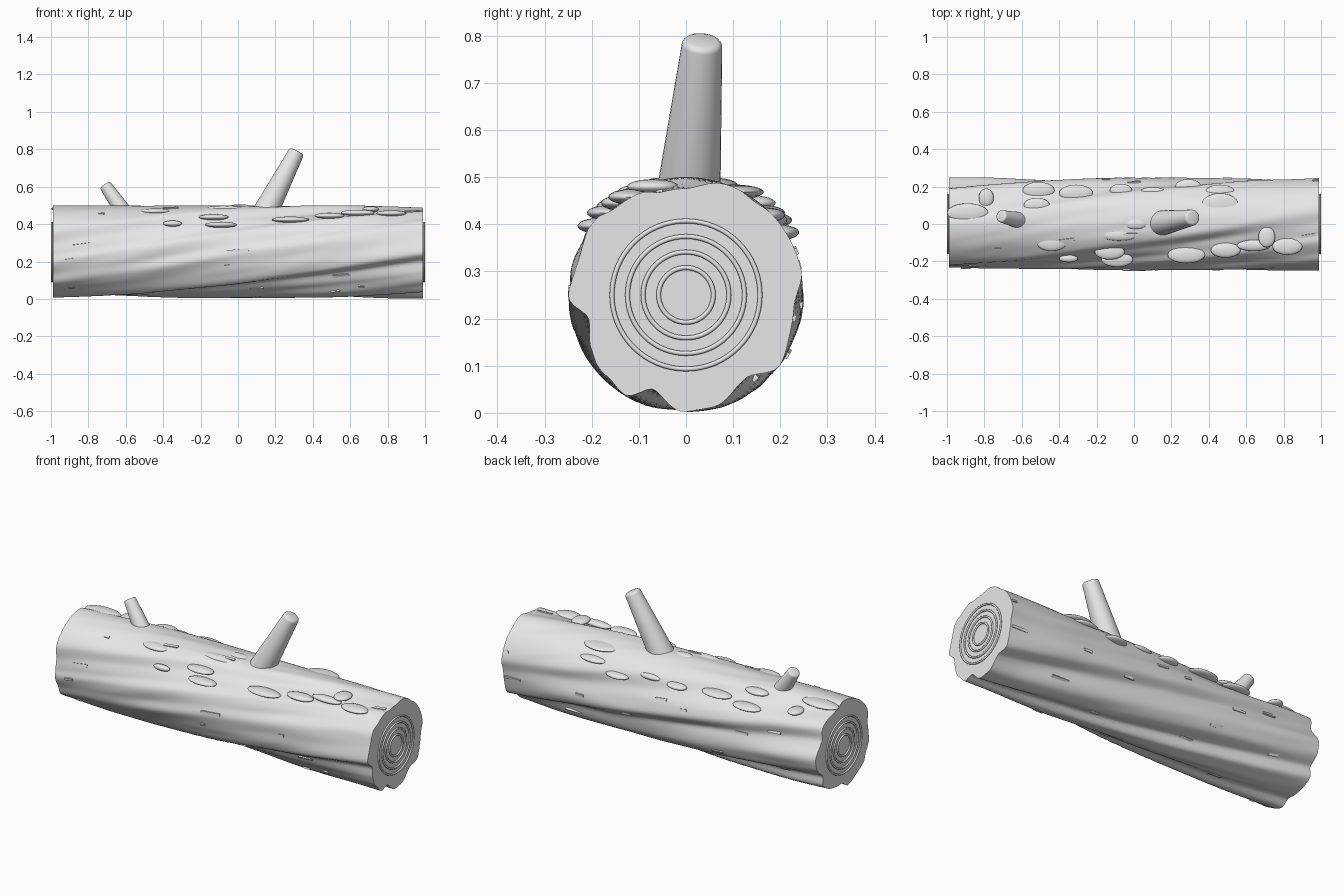
import bpy, bmesh, math, random
from mathutils import Vector, noise

if "Cube" in bpy.data.objects:
    bpy.data.objects.remove(bpy.data.objects["Cube"])

random.seed(4)
CZ = 0.25          # height of the log axis
END = 0.99         # half length of the log
TWIST = 0.7        # grain twist, radians per unit

mat = bpy.data.materials.new("pale_grey")
mat.diffuse_color = (0.8, 0.8, 0.8, 1)
mat.use_nodes = True
mat.node_tree.nodes["Principled BSDF"].inputs["Base Color"].default_value = mat.diffuse_color

# cross-section: angle in degrees, radius
PROFILE = [(-167, .216), (-151, .228), (-135, .243), (-122, .247), (-110, .212), (-90, .246),
           (-78, .248), (-54, .213), (-37, .249), (-8, .228), (12, .25), (37, .25),
           (56, .248), (71, .25), (90, .223), (103, .226), (114, .24), (130, .236),
           (143, .249), (160, .24), (180, .249)]


def radius(x, t):
    a = math.degrees(t - TWIST * (1 - x))
    a = (a + 167) % 360 - 167
    pts = PROFILE + [(193, .216)]
    r = .23
    for (a0, r0), (a1, r1) in zip(pts, pts[1:]):
        if a0 <= a <= a1:
            f = (a - a0) / (a1 - a0)
            f = f * f * (3 - 2 * f)
            r = r0 + (r1 - r0) * f
            break
    # fine bark grain, stretched along the twist
    u = t + TWIST * x
    p = Vector((x * 2.5, math.cos(u) * 4, math.sin(u) * 4))
    return min(r + 0.007 * noise.noise(p), 0.25)


def finish(name, bm, smooth=40):
    bmesh.ops.recalc_face_normals(bm, faces=bm.faces[:])
    me = bpy.data.meshes.new(name)
    bm.to_mesh(me)
    bm.free()
    me.materials.append(mat)
    ob = bpy.data.objects.new(name, me)
    bpy.context.collection.objects.link(ob)
    if smooth:
        for o in bpy.context.selected_objects:
            o.select_set(False)
        ob.select_set(True)
        bpy.context.view_layer.objects.active = ob
        bpy.ops.object.shade_smooth_by_angle(angle=math.radians(smooth))
    return ob


# log body: twisted sweep of the cross-section
N, M = 128, 80
bm = bmesh.new()
rings = []
for i in range(M + 1):
    x = -END + 2 * END * i / M
    ring = []
    for j in range(N):
        t = 2 * math.pi * j / N
        r = radius(x, t)
        ring.append(bm.verts.new((x, r * math.cos(t), CZ + r * math.sin(t))))
    rings.append(ring)
for a, b in zip(rings, rings[1:]):
    for j in range(N):
        k = (j + 1) % N
        bm.faces.new((a[j], a[k], b[k], b[j]))
bm.faces.new(rings[0])
bm.faces.new(rings[-1])
finish("log", bm)

# growth rings on both cut ends
for side, label in ((1, "right"), (-1, "left")):
    for n, big in enumerate((.058, .091, .124, .157)):
        bpy.ops.mesh.primitive_torus_add(
            major_radius=big, minor_radius=.005, major_segments=64, minor_segments=10,
            location=(side * .995, 0, CZ), rotation=(0, math.pi / 2, 0))
        ob = bpy.context.object
        ob.name = f"growth_ring_{label}_{n + 1}"
        ob.data.materials.append(mat)
        bpy.ops.object.shade_smooth_by_angle(angle=math.radians(60))


# broken branches: tapered cylinders with a rounded tip
def branch(name, base, tip, r0, r1):
    base, tip = Vector(base), Vector(tip)
    axis = tip - base
    q = axis.to_track_quat('Z', 'Y')
    L = axis.length
    bev = r1 * .3
    steps = [(0, r0), (L - bev, r1), (L - bev * .6, r1 - bev * .1),
             (L - bev * .2, r1 - bev * .45), (L, r1 - bev)]
    bm = bmesh.new()
    loops = [[bm.verts.new(base + q @ Vector((r * math.cos(a), r * math.sin(a), h)))
              for a in (2 * math.pi * j / 32 for j in range(32))] for h, r in steps]
    for a, b in zip(loops, loops[1:]):
        for j in range(32):
            bm.faces.new((a[j], a[j - 1], b[j - 1], b[j]))
    bm.faces.new(loops[0])
    bm.faces.new(loops[-1])
    finish(name, bm, 35)


branch("large_branch", (.135, .003, .44), (.315, .035, .79), .07, .043)
branch("small_branch", (-.595, .015, .44), (-.712, .042, .61), .047, .033)

# moss pads: flat level ellipsoids (x, y, half length, half width)
MOSS = [(-.89, .06, .11, .05), (-.79, .14, .04, .05), (-.51, .18, .085, .045),
        (-.31, .165, .09, .045), (-.52, .10, .07, .04), (-.44, -.10, .08, .045),
        (-.08, -.06, .1, .03), (-.09, -.19, .085, .04), (.01, 0, .06, .03),
        (-.07, .18, .06, .035), (.10, .175, .065, .022), (.29, .20, .07, .04),
        (.46, .10, .1, .065), (.28, -.165, .1, .045), (.49, -.14, .08, .04),
        (.64, -.115, .09, .03), (.71, -.07, .045, .055), (.82, -.12, .08, .045),
        (-.35, -.185, .05, .02), (-.13, -.15, .08, .04), (.46, .17, .08, .04)]
bm = bmesh.new()
for x, y, a, b in MOSS:
    z = CZ + math.sqrt(.24 ** 2 - y * y)
    made = bmesh.ops.create_uvsphere(bm, u_segments=24, v_segments=12, radius=1)
    for v in made["verts"]:
        v.co = Vector((x + v.co.x * a, y + v.co.y * b, z + v.co.z * .016))
finish("moss_pads", bm, 60)

# bark chips: small slats lying on the surface (x, angle, length)
CHIPS = [(-.84, 167, .09), (-.9, 190, .05), (0, 178, .12), (.44, 180, .04),
         (-.06, 198, .03), (.55, 215, .09), (-.73, 123, .03), (-.89, 231, .03),
         (.66, 231, .03), (.52, 240, .05), (-.7, 20, .08), (0, 20, .07),
         (-.36, 110, .08), (.93, 106, .08), (.97, 22, .03), (-.02, 103, .08),
         (.93, -12, .1), (.5, -5, .05), (.22, -15, .06), (-.15, 15, .04),
         (-.35, -30, .07), (-.5, 5, .08), (.6, -50, .1), (.3, -75, .05),
         (-.25, -60, .08), (-.75, -35, .06), (-.55, -100, .08), (.1, -120, .07)]
bm = bmesh.new()
for x, deg, length in CHIPS:
    t = math.radians(deg)
    r = radius(x, t) - .001
    out = Vector((0, math.cos(t), math.sin(t)))
    tan = Vector((0, -math.sin(t), math.cos(t)))
    tilt = random.uniform(-.18, .02)
    along = Vector((math.cos(tilt), 0, 0)) + tan * math.sin(tilt)
    across = along.cross(out)
    pos = Vector((x, 0, CZ)) + out * r
    for v in bmesh.ops.create_cube(bm, size=1)["verts"]:
        c = v.co.copy()
        v.co = pos + along * c.x * length + across * c.y * .014 + out * c.z * .012
finish("bark_chips", bm, 0)
